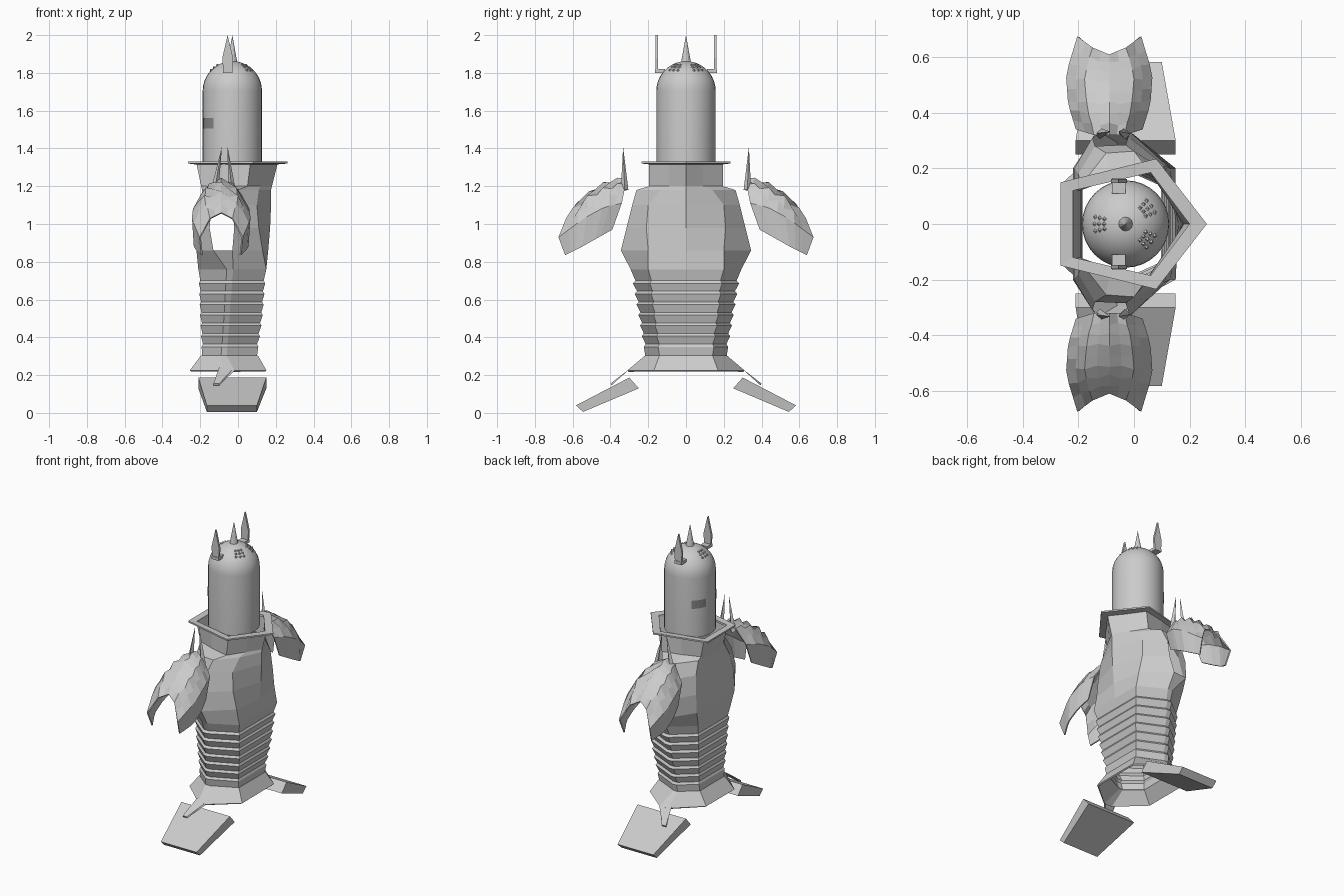
import bpy, bmesh, math
from mathutils import Vector

if "Cube" in bpy.data.objects:
    bpy.data.objects.remove(bpy.data.objects["Cube"])


def material(name, v):
    m = bpy.data.materials.new(name)
    m.diffuse_color = (v, v, v, 1)
    m.use_nodes = True
    m.node_tree.nodes["Principled BSDF"].inputs["Base Color"].default_value = m.diffuse_color
    return m


GREY = material("plain grey", 0.6)
DARK = material("dark slit grey", 0.25)


def build(name, verts, faces, mat=GREY, thick=0):
    me = bpy.data.meshes.new(name)
    me.from_pydata([tuple(v) for v in verts], [], faces)
    bm = bmesh.new()
    bm.from_mesh(me)
    bmesh.ops.recalc_face_normals(bm, faces=bm.faces)
    bm.to_mesh(me)
    bm.free()
    me.materials.append(mat)
    ob = bpy.data.objects.new(name, me)
    bpy.context.collection.objects.link(ob)
    if thick:
        s = ob.modifiers.new("thickness", 'SOLIDIFY')
        s.thickness = thick
    return ob


def both(name, verts, faces, **kw):
    """Build a part on the +y side and its mirror on the -y side."""
    build(name + "_left", verts, faces, **kw)
    build(name + "_right", [(v[0], -v[1], v[2]) for v in verts], faces, **kw)


def loft(rings, closed=True, skip=lambda i, j: False):
    n = len(rings[0])
    faces = []
    for i in range(len(rings) - 1):
        for j in range(n if closed else n - 1):
            k = (j + 1) % n
            if not skip(i, j):
                faces.append((i*n + j, i*n + k, i*n + n + k, i*n + n + j))
    return [p for r in rings for p in r], faces


def spike(base, tip, r, n=4, squash=1.0):
    base, tip = Vector(base), Vector(tip)
    d = (tip - base).normalized()
    a = d.cross(Vector((0, 1, 0.01))).normalized()
    b = d.cross(a)
    vs = [base + r*(a*math.cos(t) + b*math.sin(t)*squash)
          for t in (2*math.pi*i/n for i in range(n))] + [tip]
    return vs, [(i, (i+1) % n, n) for i in range(n)] + [tuple(range(n))]


def ring(z, p, s=1.0):
    """Mirrored body section: front, corner, side front, side back, rear corner."""
    xf, xc, yc, x1, y1, x2, y2, xb, yb = p
    half = [(xc, yc), (x1, y1), (x2, y2), (xb, yb)]
    pts = [(xf, 0)] + half + [(x, -y) for x, y in reversed(half)]
    return [((x + 0.04)*s - 0.04, y*s, z) for x, y in pts]


# Torso: open shell with ribbed waist, arm holes and flared collar
waist = [(0.30, (.10, .10, .14, -.06, .215, -.09, .215, -.19, .13)),
         (0.50, (.13, .13, .17, -.045, .25, -.075, .25, -.20, .15)),
         (0.76, (.15, .15, .20, -.025, .293, -.06, .293, -.21, .17))]


def waist_at(z):
    a, b = (waist[0], waist[1]) if z < 0.5 else (waist[1], waist[2])
    t = (z - a[0])/(b[0] - a[0])
    return [u + (v - u)*t for u, v in zip(a[1], b[1])]


rings = [ring(*waist[0])]
for i in range(7):
    z = 0.35 + 0.056*i
    rings += [ring(z, waist_at(z), 1.0), ring(z + 0.014, waist_at(z), 0.955)]
hole0 = len(rings) + 1
rings += [ring(z, p) for z, p in [
    waist[2],
    (0.86, (.16, .13, .20, -.03, .345, -.13, .335, -.22, .20)),
    (0.98, (.17, .11, .21, -.02, .315, -.15, .31, -.215, .20)),
    (1.10, (.175, .10, .20, -.03, .285, -.14, .28, -.20, .18)),
    (1.18, (.175, .11, .14, .0, .262, -.10, .255, -.19, .14)),
    (1.20, (.18, .12, .09, .05, .195, -.085, .16, -.195, .12)),
    (1.32, (.21, .14, .09, .065, .195, -.08, .165, -.22, .125))]]
v, f = loft(rings, skip=lambda i, j: i in (hole0, hole0 + 1) and j in (2, 6))
build("torso_armour", v, f)

# Collar rim: flat five-sided ring
inner = [(.20, 0), (.06, .185), (-.22, .12), (-.22, -.12), (.06, -.185)]
outer = [(.262, 0), (.08, .235), (-.264, .15), (-.264, -.15), (.08, -.235)]
path = [(inner, 1.315), (outer, 1.32), (outer, 1.33), (inner, 1.328), (inner, 1.315)]
v, f = loft([[(x, y, z) for x, y in c] for c, z in path])
build("collar_rim", v, f)

# Waist skirt with a spike at each side
top = ring(0.305, (.105, .105, .14, -.06, .215, -.09, .215, -.195, .13))
low = ring(0.225, (.15, .15, .17, -.02, .31, -.08, .31, -.255, .15))
v, f = loft([top, low])
build("waist_skirt", v, f, thick=0.01)
both("skirt_spike",
     [(-.10, .29, .24), (-.02, .29, .24), (-.02, .31, .222), (-.10, .31, .222),
      (-.13, .40, .155), (-.10, .40, .155), (-.10, .395, .145), (-.13, .395, .145)],
     [(0, 1, 2, 3), (4, 5, 6, 7), (0, 1, 5, 4), (1, 2, 6, 5), (2, 3, 7, 6), (3, 0, 4, 7)])

# Feet: slanted tapering slabs
foot = [[(x0, y, z), (x1, y, z)] for x0, x1, y, z in
        [(-.21, .15, .25, .13), (-.21, .15, .30, .187),
         (-.165, .10, .582, .04), (-.165, .10, .545, .005)]]
v, f = loft(foot + [foot[0]], closed=False)
both("foot", v[:8], [tuple(i % 8 for i in q) for q in f] + [(0, 2, 4, 6), (1, 3, 5, 7)])

# Shoulder guards: arched shells with a studded crest
CX = -0.089
stations = [  # each: crest, shoulder, side, hem as (x offset, y, z)
    [(0, .32, 1.24), (.055, .32, 1.21), (.12, .34, 1.11), (.125, .39, .97)],
    [(0, .42, 1.215), (.08, .42, 1.185), (.148, .43, 1.09), (.145, .47, .925)],
    [(0, .52, 1.15), (.09, .53, 1.13), (.156, .54, 1.03), (.145, .56, .875)],
    [(0, .61, 1.06), (.06, .635, 1.03), (.115, .675, .93), (.105, .64, .835)]]
rows, N = [], 9
for i in range(N):
    t = i/(N - 1)*3
    k = min(int(t), 2)
    pts = [Vector(a).lerp(Vector(b), t - k) for a, b in zip(stations[k], stations[k+1])]
    half = [pts[0], pts[0].lerp(pts[1], 0.5), pts[1], pts[1].lerp(pts[2], 0.5), pts[2], pts[3]]
    for c, p in enumerate(half):
        if c < 4 and 0 < i < N - 1:
            bump = 0.016 if (i + c) % 2 else -0.005
            p += Vector((0, 0.4, 0.9))*bump
    left = [(CX - p.x, p.y, p.z) for p in reversed(half)]
    rows.append(left + [(CX + p.x, p.y, p.z) for p in half[1:]])
v, f = loft(rows, closed=False)
both("shoulder_guard", v, f, thick=0.008)

# Shoulder horns: a leaning pair on each guard
for s, tag in ((-1, "rear"), (1, "front")):
    v, f = spike((-.078 + s*.045, .325, 1.18), (-.07 + s*.015, .333, 1.41), .02)
    both("shoulder_horn_" + tag, v, f)

# Helmet: smooth domed cylinder
HX, R, SEG = -0.03, 0.157, 32
prof = [(R, 1.31), (R, 1.705)]
prof += [(R*math.cos(a), 1.705 + R*math.sin(a)) for a in
         (math.pi/2*i/9 for i in range(1, 9))] + [(0.004, 1.862)]
v, f = loft([[(HX + r*math.cos(2*math.pi*j/SEG), r*math.sin(2*math.pi*j/SEG), z)
              for j in range(SEG)] for r, z in prof])
helmet = build("helmet", v, f + [tuple(range(len(v) - SEG, len(v)))])
bpy.context.view_layer.objects.active = helmet
helmet.select_set(True)
bpy.ops.object.shade_smooth_by_angle(angle=math.radians(40))

# Eye slits: thin curved plates
slit = [[(HX + (R + .003)*math.cos(a), (R + .003)*math.sin(a), z)
         for a in (math.radians(d) for d in (128, 137, 146, 155, 162))]
        for z in (1.505, 1.56)]
v, f = loft(slit, closed=False)
both("eye_slit", v, f, mat=DARK)

# Helmet top spike
v, f = spike((HX, 0, 1.845), (HX, 0, 2.0), .028, n=12)
build("helmet_spike", v, f)

# Helmet side plumes: flat blades on short brackets
blade = [(-.078, 1.80), (-.032, 1.80), (-.026, 1.88), (-.055, 2.0), (-.083, 1.88)]
v, f = loft([[(x, y, z) for x, z in blade] for y in (.148, .162)])
both("helmet_plume", v, f + [(0, 1, 2, 3, 4), (5, 6, 7, 8, 9)])
v = [(x, y, z) for x in (-.08, -.03) for y in (.11, .165) for z in (1.80, 1.82)]
both("plume_bracket", v, [(0, 1, 3, 2), (4, 5, 7, 6), (0, 1, 5, 4),
                          (2, 3, 7, 6), (0, 2, 6, 4), (1, 3, 7, 5)])

# Small stud clusters on the dome
for k, ang in enumerate((35, -35, 180)):
    vs, fs = [], []
    for i in range(3):
        for j in range(3):
            el = math.radians(44 + 8*i)
            az = math.radians(ang + 13*(j - 1))
            d = Vector((math.cos(el)*math.cos(az), math.cos(el)*math.sin(az), math.sin(el)))
            c = Vector((HX, 0, 1.705))
            v, f = spike(c + d*(R - .004), c + d*(R + .008), .012)
            fs += [tuple(q + len(vs) for q in face) for face in f]
            vs += v
    build("dome_studs_%d" % (k + 1), vs, fs)
